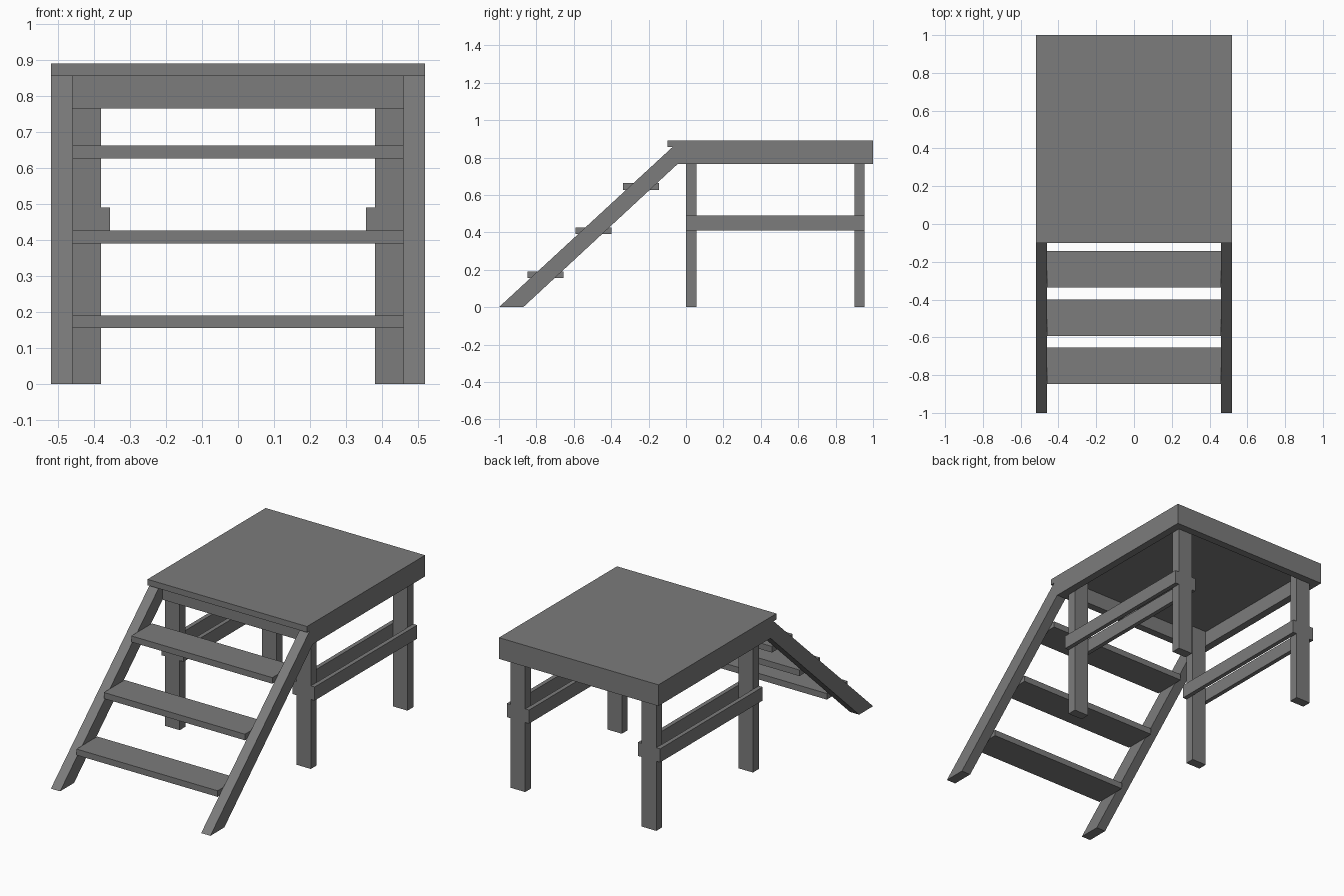
import bpy
import bmesh

cube = bpy.data.objects.get("Cube")
if cube:
    bpy.data.objects.remove(cube, do_unlink=True)

# Single flat grey for every board
grey = bpy.data.materials.new("grey_wood")
grey.use_nodes = True
colour = (0.2, 0.2, 0.2, 1)
grey.diffuse_color = colour
grey.node_tree.nodes["Principled BSDF"].inputs["Base Color"].default_value = colour


def board(name, x0, x1, outline):
    """Extrude a (y, z) outline along x from x0 to x1."""
    bm = bmesh.new()
    face = bm.faces.new([bm.verts.new((x0, y, z)) for y, z in outline])
    new = bmesh.ops.extrude_face_region(bm, geom=[face])["geom"]
    verts = [v for v in new if isinstance(v, bmesh.types.BMVert)]
    bmesh.ops.translate(bm, verts=verts, vec=(x1 - x0, 0, 0))
    bmesh.ops.recalc_face_normals(bm, faces=bm.faces)
    mesh = bpy.data.meshes.new(name)
    bm.to_mesh(mesh)
    bm.free()
    mesh.materials.append(grey)
    obj = bpy.data.objects.new(name, mesh)
    bpy.context.collection.objects.link(obj)
    return obj


def box(name, x, y, z):
    return board(name, *x, [(y[0], z[0]), (y[1], z[0]), (y[1], z[1]), (y[0], z[1])])


half = 0.52      # half width of the platform
inner = 0.475    # inside of the side aprons
under = 0.855    # underside of the deck
hem = 0.765      # bottom of the apron

# Deck with front and back aprons
box("deck", (-half, half), (-0.1, 1), (under, 0.89))
box("front_apron", (-inner, inner), (-0.045, 0), (hem, under))
box("back_apron", (-inner, inner), (0.955, 1), (hem, under))

# Parts repeated on both sides
for side, s in (("left", 1), ("right", -1)):
    def span(a, b):
        return tuple(sorted((s * a, s * b)))

    box(side + "_apron", span(inner, half), (-0.045, 1), (hem, under))
    for place, y in (("front", 0), ("back", 0.9)):
        box(f"{side}_{place}_leg", span(0.38, inner), (y, y + 0.055), (0, under))
    for place, x in (("inner", 0.355), ("outer", inner)):
        box(f"{side}_{place}_rail", span(x, x + 0.025), (0, 0.955), (0.41, 0.49))
    # Sloping stair stringer, cut flat at the floor, deck and apron
    board(side + "_stringer", *span(0.46, half),
          [(-1, 0), (-0.87, 0), (-0.045, hem), (-0.045, under), (-0.073, under)])

# Stair treads
for i in range(3):
    y, z = -0.847 + 0.255 * i, 0.155 + 0.236 * i
    box(f"tread_{i + 1}", (-0.46, 0.46), (y, y + 0.193), (z, z + 0.036))
